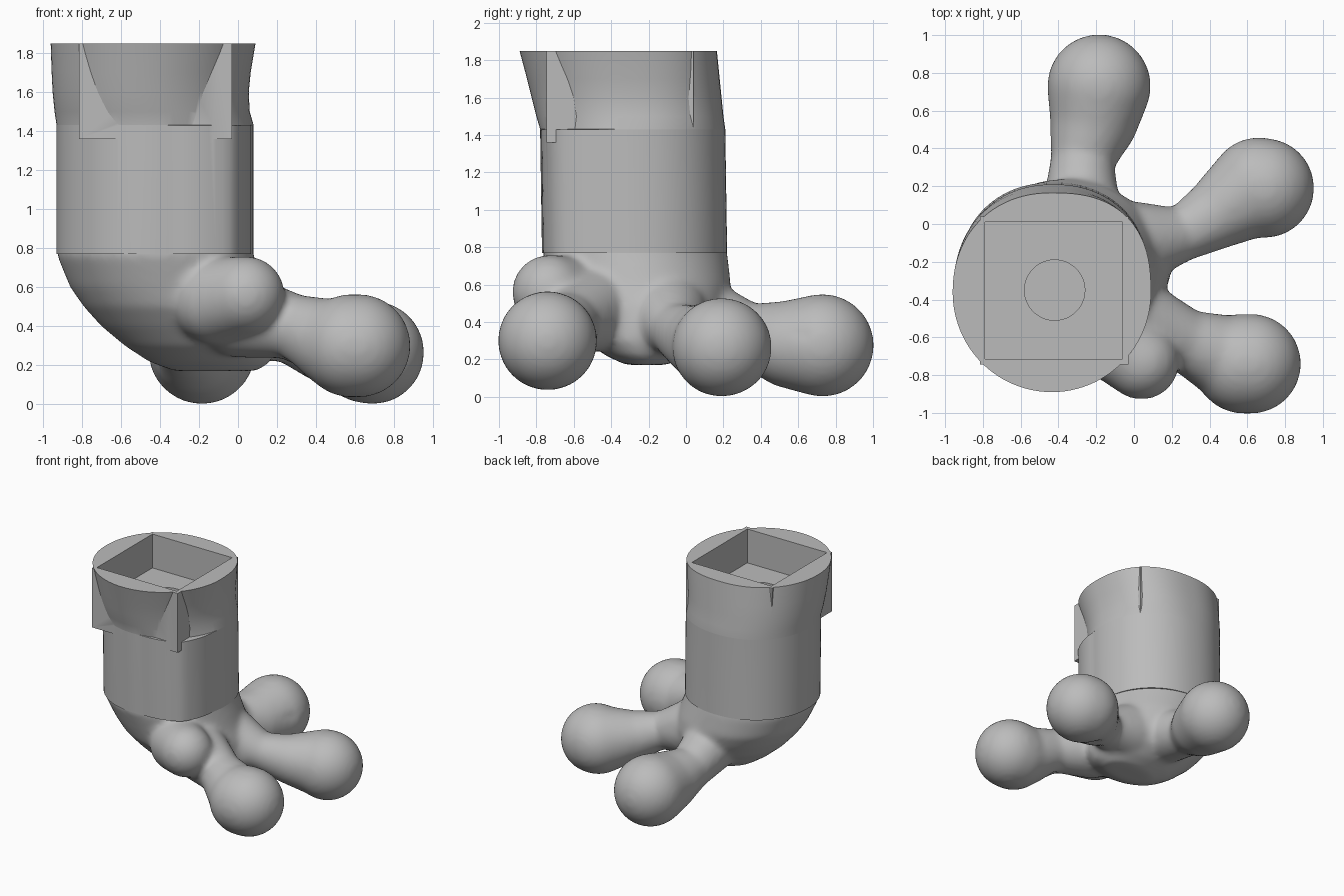
import bpy, bmesh, math
from mathutils import Vector, Matrix

old = bpy.data.objects.get("Cube")
if old:
    bpy.data.objects.remove(old, do_unlink=True)

grey = bpy.data.materials.new("plain grey")
grey.use_nodes = True
COLOUR = (0.5, 0.5, 0.5, 1)
grey.diffuse_color = COLOUR
grey.node_tree.nodes["Principled BSDF"].inputs["Base Color"].default_value = COLOUR


def make_object(name, bm):
    bmesh.ops.recalc_face_normals(bm, faces=bm.faces)
    mesh = bpy.data.meshes.new(name)
    bm.to_mesh(mesh)
    bm.free()
    mesh.materials.append(grey)
    ob = bpy.data.objects.new(name, mesh)
    bpy.context.collection.objects.link(ob)
    return ob


def select(ob):
    bpy.ops.object.select_all(action='DESELECT')
    ob.select_set(True)
    bpy.context.view_layer.objects.active = ob


def apply_modifier(ob, kind, **settings):
    mod = ob.modifiers.new(kind.title(), kind)
    for key, value in settings.items():
        setattr(mod, key, value)
    select(ob)
    bpy.ops.object.modifier_apply(modifier=mod.name)


def ring(bm, z, x0, x1, y0, y1, square=(2, 2), bulge=0.0, count=96):
    """Rounded section from its bounds; square = back-left, back-right exponents."""
    corner, spread = math.radians(-47), math.radians(33)
    verts = []
    for i in range(count):
        t = 2 * math.pi * i / count - math.pi
        c, s = math.cos(t), math.sin(t)
        n = 2 if s < 0 else square[0] if c > 0 else square[1]
        k = 1 + bulge * max(0, 1 - abs(t - corner) / spread)
        px = math.copysign(abs(c) ** (2 / n), c) * k
        py = math.copysign(abs(s) ** (2 / n), s) * k
        verts.append(bm.verts.new(((x0 + x1) / 2 + (x1 - x0) / 2 * px,
                                   (y0 + y1) / 2 + (y1 - y0) / 2 * py, z)))
    return verts


def loft(bm, sections):
    rings = [ring(bm, *s) for s in sections]
    for a, b in zip(rings, rings[1:]):
        for i in range(len(a)):
            j = (i + 1) % len(a)
            bm.faces.new((a[i], a[j], b[j], b[i]))
    bm.faces.new(rings[0])
    bm.faces.new(rings[-1])


def block(name, lo, hi):
    bm = bmesh.new()
    lo, hi = Vector(lo), Vector(hi)
    bmesh.ops.create_cube(bm, size=1, matrix=Matrix.Translation((lo + hi) / 2)
                          @ Matrix.Diagonal((*(hi - lo), 1)))
    return make_object(name, bm)


def toe(bm, balls):
    """Tapered tube: hulls between neighbouring balls (x, y, z, radius)."""
    for pair in zip(balls, balls[1:]):
        part = bmesh.new()
        for x, y, z, r in pair:
            bmesh.ops.create_icosphere(part, subdivisions=4, radius=r,
                                       matrix=Matrix.Translation((x, y, z)))
        hull = bmesh.ops.convex_hull(part, input=part.verts)
        loose = {v for v in hull["geom_interior"] if isinstance(v, bmesh.types.BMVert)}
        bmesh.ops.delete(part, geom=list(loose), context='VERTS')
        old_faces = [f for f in part.faces if any(not e.is_manifold for e in f.edges)]
        bmesh.ops.delete(part, geom=old_faces, context='FACES_ONLY')
        bmesh.ops.recalc_face_normals(part, faces=part.faces)
        temp = bpy.data.meshes.new("toe_part")
        part.to_mesh(temp)
        part.free()
        bm.from_mesh(temp)
        bpy.data.meshes.remove(temp)


# Leg: straight shaft with one sharp front corner, flared collar above
bm = bmesh.new()
loft(bm, [
    (0.77, -0.93, 0.08, -0.77, 0.22, (2.15, 2.15), 0.15),
    (1.43, -0.93, 0.08, -0.78, 0.21, (2.15, 2.15), 0.15),
    (1.431, -0.93, 0.08, -0.78, 0.21, (2.15, 2.15)),
    (1.5, -0.94, 0.06, -0.8, 0.2, (2.3, 2.15)),
    (1.6, -0.95, 0.055, -0.825, 0.19, (2.4, 2.15)),
    (1.7, -0.955, 0.065, -0.85, 0.18, (2.5, 2.15)),
    (1.85, -0.96, 0.09, -0.89, 0.165, (2.5, 2.15)),
])
leg = make_object("leg", bm)

# Square socket whose corners poke through the collar, with a round recess
socket = block("socket", (-0.815, -0.745, 1.36), (-0.03, 0.04, 1.85))
pocket = block("pocket_cutter", (-0.79, -0.715, 1.57), (-0.06, 0.01, 2.0))
bm = bmesh.new()
bmesh.ops.create_cone(bm, cap_ends=True, segments=48, radius1=0.16, radius2=0.16,
                      depth=0.3, matrix=Matrix.Translation((-0.42, -0.35, 1.62)))
recess = make_object("recess_cutter", bm)
for tool, operation in ((socket, 'UNION'), (pocket, 'DIFFERENCE'), (recess, 'DIFFERENCE')):
    apply_modifier(leg, 'BOOLEAN', object=tool, operation=operation, solver='EXACT')
    bpy.data.objects.remove(tool, do_unlink=True)

# Foot: heel curving forward, three long toes and a short stub, melted together
bm = bmesh.new()
loft(bm, [
    (0.9, -0.9, 0.05, -0.74, 0.19),
    (0.77, -0.93, 0.08, -0.77, 0.22),
    (0.6, -0.86, 0.13, -0.72, 0.24),
    (0.5, -0.79, 0.17, -0.69, 0.22),
    (0.4, -0.7, 0.19, -0.62, 0.18),
    (0.3, -0.58, 0.2, -0.54, 0.1),
    (0.22, -0.46, 0.17, -0.43, 0.0),
    (0.17, -0.33, 0.1, -0.32, -0.1),
])
bmesh.ops.recalc_face_normals(bm, faces=bm.faces)
toe(bm, [(-0.28, 0.0, 0.46, 0.22), (-0.275, 0.34, 0.33, 0.165),
         (-0.21, 0.56, 0.28, 0.235), (-0.185, 0.73, 0.275, 0.275)])
toe(bm, [(0.0, -0.1, 0.43, 0.22), (0.25, -0.06, 0.36, 0.14),
         (0.45, 0.06, 0.3, 0.19), (0.66, 0.2, 0.265, 0.26), (0.69, 0.19, 0.265, 0.265)])
toe(bm, [(0.0, -0.5, 0.46, 0.22), (0.28, -0.62, 0.4, 0.165),
         (0.5, -0.71, 0.31, 0.225), (0.58, -0.74, 0.3, 0.265), (0.62, -0.74, 0.3, 0.265)])
toe(bm, [(-0.12, -0.6, 0.53, 0.22), (0.04, -0.73, 0.56, 0.2)])
foot = make_object("foot", bm)
apply_modifier(foot, 'REMESH', mode='VOXEL', voxel_size=0.02)
apply_modifier(foot, 'SMOOTH', factor=0.5, iterations=16)

for ob, angle in ((leg, 30), (foot, 80)):
    select(ob)
    bpy.ops.object.shade_smooth_by_angle(angle=math.radians(angle))
